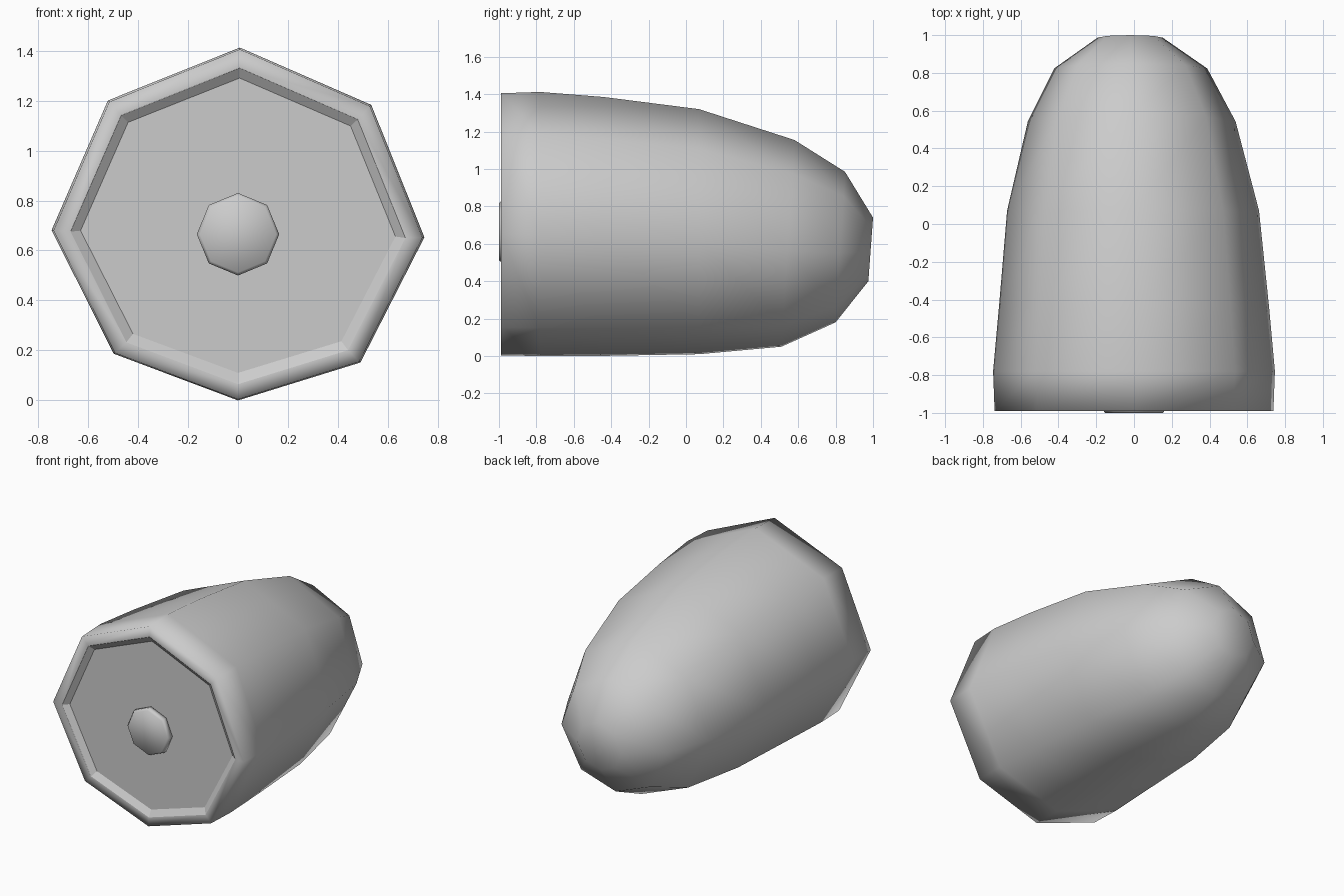
import bpy, bmesh, math

if "Cube" in bpy.data.objects:
    bpy.data.objects.remove(bpy.data.objects["Cube"])

# Slightly uneven eight-sided cross-section, normalised to -1..1
SECTION = [(0.01, 1.0), (0.715, 0.675), (1.0, -0.075), (0.657, -0.785),
           (0.0, -1.0), (-0.667, -0.735), (-1.0, -0.035), (-0.698, 0.70)]


def add_ring(bm, y_top, y_bottom, z_top, z_bottom, x_mid, half_width):
    zc, rz = (z_top + z_bottom) / 2, (z_top - z_bottom) / 2
    yc, ty = (y_top + y_bottom) / 2, (y_top - y_bottom) / 2
    return [bm.verts.new((x_mid + u * half_width, yc + v * ty, zc + v * rz))
            for u, v in SECTION]


def loft(name, rings, smooth, cap_start=False, cap_end=False):
    bm = bmesh.new()
    loops = [add_ring(bm, *r) for r in rings]
    for k, (a, b) in enumerate(zip(loops, loops[1:])):
        for i in range(8):
            j = (i + 1) % 8
            f = bm.faces.new((a[i], a[j], b[j], b[i]))
            f.smooth = smooth[k]
    if cap_start:
        bm.faces.new(loops[0]).smooth = smooth[0]
    if cap_end:
        bm.faces.new(loops[-1]).smooth = smooth[-1]
    bmesh.ops.recalc_face_normals(bm, faces=bm.faces[:])
    # hard edge between smooth and flat faces
    for e in bm.edges:
        if len({f.smooth for f in e.link_faces}) > 1:
            e.smooth = False
    mesh = bpy.data.meshes.new(name)
    bm.to_mesh(mesh)
    bm.free()
    ob = bpy.data.objects.new(name, mesh)
    bpy.context.collection.objects.link(ob)
    return ob


# Tapered shell: recessed front panel, lip, long body, blunt rear end
# (y top, y bottom, z top, z bottom, x centre, half width)
shell = [
    (-0.96, -0.96, 1.29, 0.11, 0.0, 0.63),
    (-0.987, -0.987, 1.33, 0.065, 0.0, 0.67),
    (-0.99, -0.99, 1.405, 0.004, 0.0, 0.738),
    (-0.78, -0.78, 1.412, 0.0, 0.0, 0.746),
    (-0.44, -0.44, 1.385, 0.001, 0.0, 0.715),
    (0.07, 0.07, 1.32, 0.01, -0.005, 0.667),
    (0.58, 0.51, 1.155, 0.05, -0.012, 0.55),
    (0.85, 0.80, 0.985, 0.18, -0.017, 0.405),
    (1.0, 0.975, 0.74, 0.40, -0.02, 0.172),
]
loft("engine_shell", shell, [False] + [True] * 7, cap_start=True, cap_end=True)

# Low domed hub in the middle of the front panel
bm = bmesh.new()
loops = []
for r, y in ((0.165, -0.958), (0.165, -0.985), (0.153, -1.0)):
    loops.append([bm.verts.new((r * math.sin(i * math.pi / 4), y,
                                0.665 + r * math.cos(i * math.pi / 4)))
                  for i in range(8)])
for a, b in zip(loops, loops[1:]):
    for i in range(8):
        j = (i + 1) % 8
        bm.faces.new((a[i], a[j], b[j], b[i]))
bm.faces.new(loops[0])
bm.faces.new(loops[-1])
bmesh.ops.recalc_face_normals(bm, faces=bm.faces[:])
for f in bm.faces:
    f.smooth = True
mesh = bpy.data.meshes.new("front_hub")
bm.to_mesh(mesh)
bm.free()
bpy.context.collection.objects.link(bpy.data.objects.new("front_hub", mesh))
